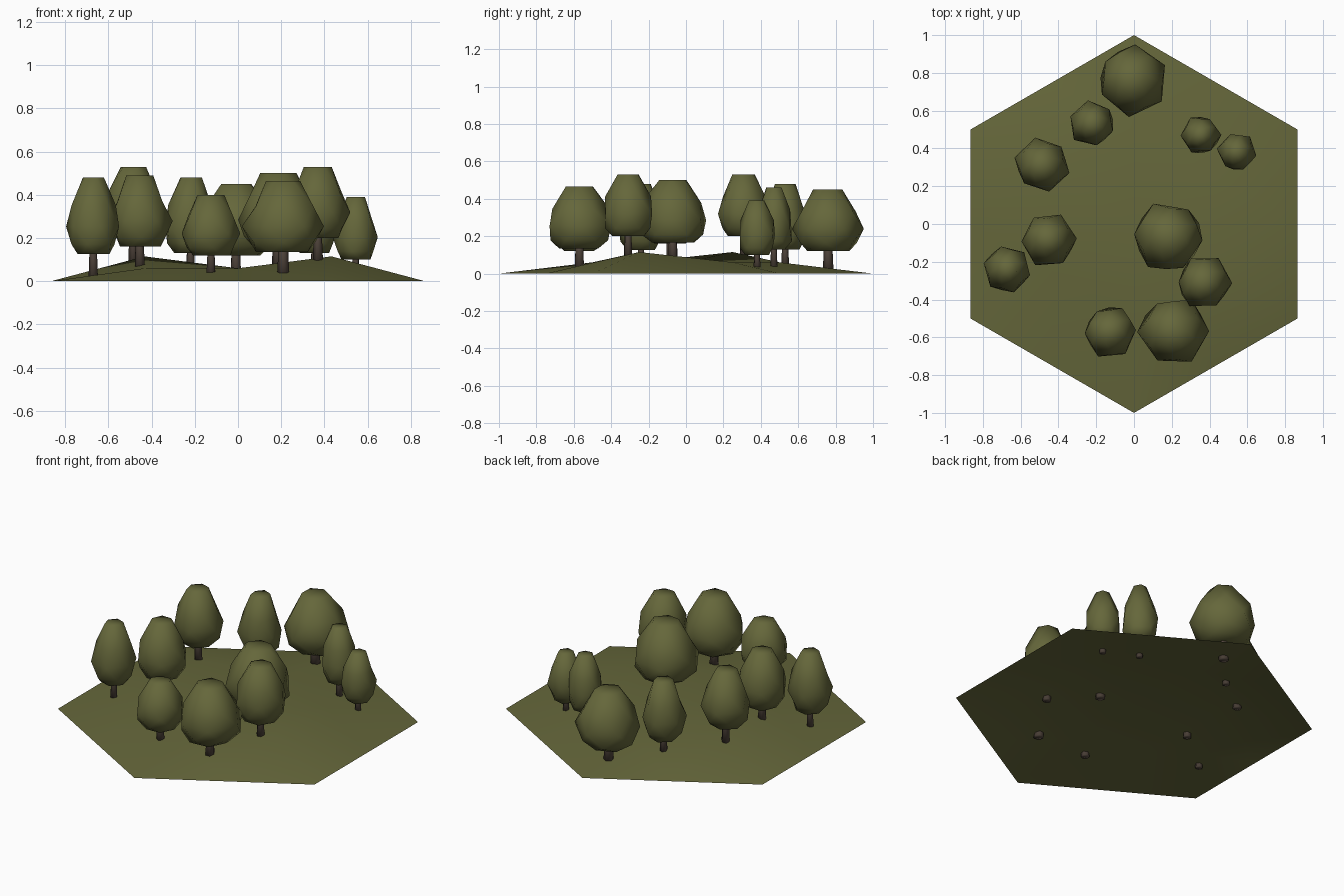
import bpy, bmesh, math, random
from mathutils import Vector
from mathutils.bvhtree import BVHTree

random.seed(4)
if "Cube" in bpy.data.objects:
    bpy.data.objects.remove(bpy.data.objects["Cube"], do_unlink=True)


def material(name, rgb):
    m = bpy.data.materials.new(name)
    m.use_nodes = True
    m.diffuse_color = (*rgb, 1)
    bsdf = m.node_tree.nodes["Principled BSDF"]
    bsdf.inputs["Base Color"].default_value = (*rgb, 1)
    bsdf.inputs["Roughness"].default_value = 0.9
    return m


olive = material("olive_green", (0.13, 0.135, 0.043))
bark = material("bark_brown", (0.085, 0.062, 0.047))


def finish(bm, name, mat):
    mesh = bpy.data.meshes.new(name)
    for f in bm.faces:
        f.smooth = True
    bm.to_mesh(mesh)
    bm.free()
    mesh.materials.append(mat)
    obj = bpy.data.objects.new(name, mesh)
    bpy.context.scene.collection.objects.link(obj)
    return obj


def corner(i, radius, z):
    a = math.radians(30 + 60 * i)
    return Vector((radius * math.cos(a), radius * math.sin(a), z))


# Hexagonal ground sheet: centre, raised middle ring, rim at zero
bm = bmesh.new()
hills = [0.06, 0.06, 0.115, 0.06, 0.06, 0.115]
centre = bm.verts.new((0, 0, 0.06))
middle = [bm.verts.new(corner(i, 0.5, hills[i])) for i in range(6)]
rim = [bm.verts.new(corner(i, 1, 0)) for i in range(6)]
edge = [bm.verts.new((corner(i, 1, 0) + corner(i + 1, 1, 0)) / 2) for i in range(6)]
for i in range(6):
    j = (i + 1) % 6
    bm.faces.new((centre, middle[i], middle[j]))
    bm.faces.new((middle[i], rim[i], edge[i]))
    bm.faces.new((middle[i], edge[i], middle[j]))
    bm.faces.new((middle[j], edge[i], rim[j]))
surface = BVHTree.FromBMesh(bm)
finish(bm, "ground", olive)


# Closed shell of rings, each twisted half a step from the one below
def ring_shell(x, y, levels, sides, jitter, twist):
    bm = bmesh.new()
    rings = []
    start = random.uniform(0, math.tau)
    for k, (z, r) in enumerate(levels):
        ring = []
        for s in range(sides):
            a = start + math.tau * (s + k * twist) / sides
            rr = r * random.uniform(1 - jitter, 1 + jitter)
            ring.append(bm.verts.new((x + rr * math.cos(a), y + rr * math.sin(a), z)))
        rings.append(ring)
    for low, high in zip(rings, rings[1:]):
        for s in range(sides):
            n = (s + 1) % sides
            bm.faces.new((low[s], low[n], high[s]))
            bm.faces.new((low[n], high[n], high[s]))
    for ring, (z, r) in ((rings[0], levels[0]), (rings[-1], levels[-1])):
        hub = bm.verts.new((x, y, z))
        for s in range(sides):
            bm.faces.new((ring[s], ring[(s + 1) % sides], hub))
    bmesh.ops.recalc_face_normals(bm, faces=bm.faces)
    return bm


# Crown outline: height share, radius share
outline = [(0, 0.66), (0.13, 0.9), (0.36, 1.02), (0.64, 0.86), (1, 0.44)]

# Trees: x, y, crown radius, crown bottom, crown top
trees = [
    (-0.01, 0.76, 0.18, 0.12, 0.45),
    (-0.22, 0.53, 0.12, 0.13, 0.48),
    (-0.485, 0.31, 0.14, 0.2, 0.53),
    (0.355, 0.47, 0.1, 0.13, 0.46),
    (0.545, 0.38, 0.1, 0.1, 0.39),
    (0.185, -0.07, 0.185, 0.165, 0.5),
    (-0.455, -0.085, 0.14, 0.16, 0.49),
    (-0.67, -0.24, 0.12, 0.125, 0.48),
    (0.37, -0.31, 0.14, 0.2, 0.53),
    (-0.125, -0.57, 0.135, 0.12, 0.4),
    (0.21, -0.57, 0.18, 0.135, 0.465),
]
for n, (x, y, r, bottom, top) in enumerate(trees, 1):
    levels = [(bottom + h * (top - bottom), r * w) for h, w in outline]
    finish(ring_shell(x, y, levels, 6, 0.07, 0.5), f"crown_{n}", olive)
    ground_z = surface.ray_cast(Vector((x, y, 1)), Vector((0, 0, -1)))[0].z
    t = 0.008 + r * 0.1
    foot = max(ground_z - 0.02, 0.005)
    trunk = [(foot, t * 1.1), (bottom, t * 0.9), (bottom + 0.1, t * 0.6)]
    finish(ring_shell(x, y, trunk, 6, 0.03, 0), f"trunk_{n}", bark)
